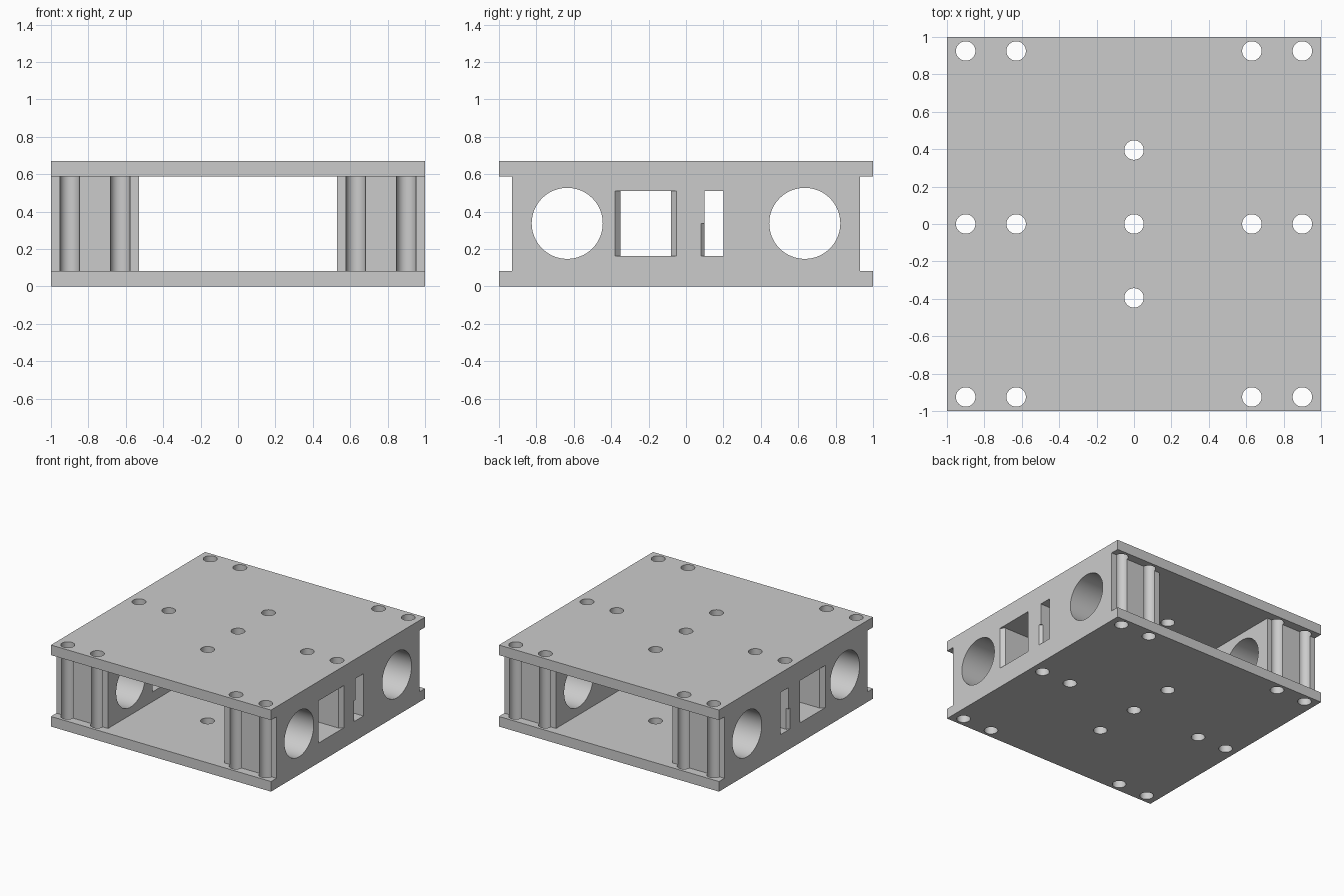
import bpy, bmesh, math
from mathutils import Matrix

cube = bpy.data.objects.get("Cube")
if cube:
    bpy.data.objects.remove(cube, do_unlink=True)

grey = bpy.data.materials.new("plain grey")
grey.use_nodes = True
colour = (0.6, 0.6, 0.6, 1)
grey.diffuse_color = colour
grey.node_tree.nodes["Principled BSDF"].inputs["Base Color"].default_value = colour

HEIGHT, PLATE = 0.67, 0.083
MID = HEIGHT / 2
BOLT_R = 0.052
BLOCK_X = (0.53, 1.0)


def make_object(name, bm):
    bmesh.ops.recalc_face_normals(bm, faces=bm.faces)
    mesh = bpy.data.meshes.new(name)
    bm.to_mesh(mesh)
    bm.free()
    mesh.materials.append(grey)
    obj = bpy.data.objects.new(name, mesh)
    bpy.context.collection.objects.link(obj)
    return obj


def prism(name, points, z0, z1):
    """Extrude an xy outline from z0 to z1."""
    bm = bmesh.new()
    face = bm.faces.new([bm.verts.new((x, y, z0)) for x, y in points])
    top = bmesh.ops.extrude_face_region(bm, geom=[face])["geom"]
    verts = [v for v in top if isinstance(v, bmesh.types.BMVert)]
    bmesh.ops.translate(bm, verts=verts, vec=(0, 0, z1 - z0))
    return make_object(name, bm)


def box(name, x0, x1, y0, y1, z0, z1):
    return prism(name, [(x0, y0), (x1, y0), (x1, y1), (x0, y1)], z0, z1)


def cylinders(name, centres, radius, depth, segments, turn=Matrix()):
    bm = bmesh.new()
    for c in centres:
        bmesh.ops.create_cone(bm, cap_ends=True, segments=segments, radius1=radius,
                              radius2=radius, depth=depth,
                              matrix=Matrix.Translation(c) @ turn)
    return make_object(name, bm)


def cut(target, cutters):
    """Subtract the cutters, bake the result and remove them."""
    for cutter in cutters:
        mod = target.modifiers.new("cut", "BOOLEAN")
        mod.operation, mod.solver, mod.object = "DIFFERENCE", "EXACT", cutter
        cutter.hide_render = True
    bpy.context.view_layer.update()
    graph = bpy.context.evaluated_depsgraph_get()
    mesh = bpy.data.meshes.new_from_object(target.evaluated_get(graph))
    target.modifiers.clear()
    target.data = mesh
    for cutter in cutters:
        bpy.data.objects.remove(cutter, do_unlink=True)


def bolt_holes():
    spots = [(s * x, y, MID) for s in (-1, 1) for x in (0.63, 0.9) for y in (-0.925, 0, 0.925)]
    spots += [(0, y, MID) for y in (-0.395, 0, 0.395)]
    return cylinders("bolt_hole_cutter", spots, BOLT_R, 1.0, 32)


# Top and bottom plates with their bolt holes
parts = []
for name, z0 in (("bottom_plate", 0), ("top_plate", HEIGHT - PLATE)):
    plate = box(name, -1, 1, -1, 1, z0, z0 + PLATE)
    cut(plate, [bolt_holes()])
    parts.append(plate)

# Side blocks, pierced by bolt holes, round ports and windows
for name, s in (("left_side_block", 1), ("right_side_block", -1)):
    x0, x1 = sorted(s * x for x in BLOCK_X)
    block = box(name, x0, x1, -0.93, 0.93, PLATE, HEIGHT - PLATE)
    ports = cylinders("port_cutter", [(s * 0.75, y, MID + 0.002) for y in (-0.635, 0.635)],
                      0.19, 0.8, 64, Matrix.Rotation(math.pi / 2, 4, "Y"))
    # Wide window with bevelled upright edges on the outer face
    outline = [(1.1, -0.38), (1, -0.38), (0.97, -0.35), (0.4, -0.35),
               (0.4, -0.08), (0.97, -0.08), (1, -0.05), (1.1, -0.05)]
    window = prism("window_cutter", [(s * x, y) for x, y in outline], 0.163, 0.51)
    # Narrow slot, bevelled along its lower half
    a, b = sorted((s * 0.4, s * 1.1))
    slot = box("slot_cutter", a, b, 0.1, 0.2, 0.163, 0.51)
    bevel = [(1.1, 0.08), (1, 0.08), (0.98, 0.1), (0.98, 0.15), (1.1, 0.15)]
    slot_bevel = prism("slot_bevel_cutter", [(s * x, y) for x, y in bevel], 0.163, MID)
    cut(block, [bolt_holes(), ports, window, slot, slot_bevel])
    parts.append(block)

# Smooth the round walls, keep the edges sharp
bpy.ops.object.select_all(action="DESELECT")
for part in parts:
    part.select_set(True)
bpy.context.view_layer.objects.active = parts[0]
bpy.ops.object.shade_smooth_by_angle(angle=math.radians(30))
